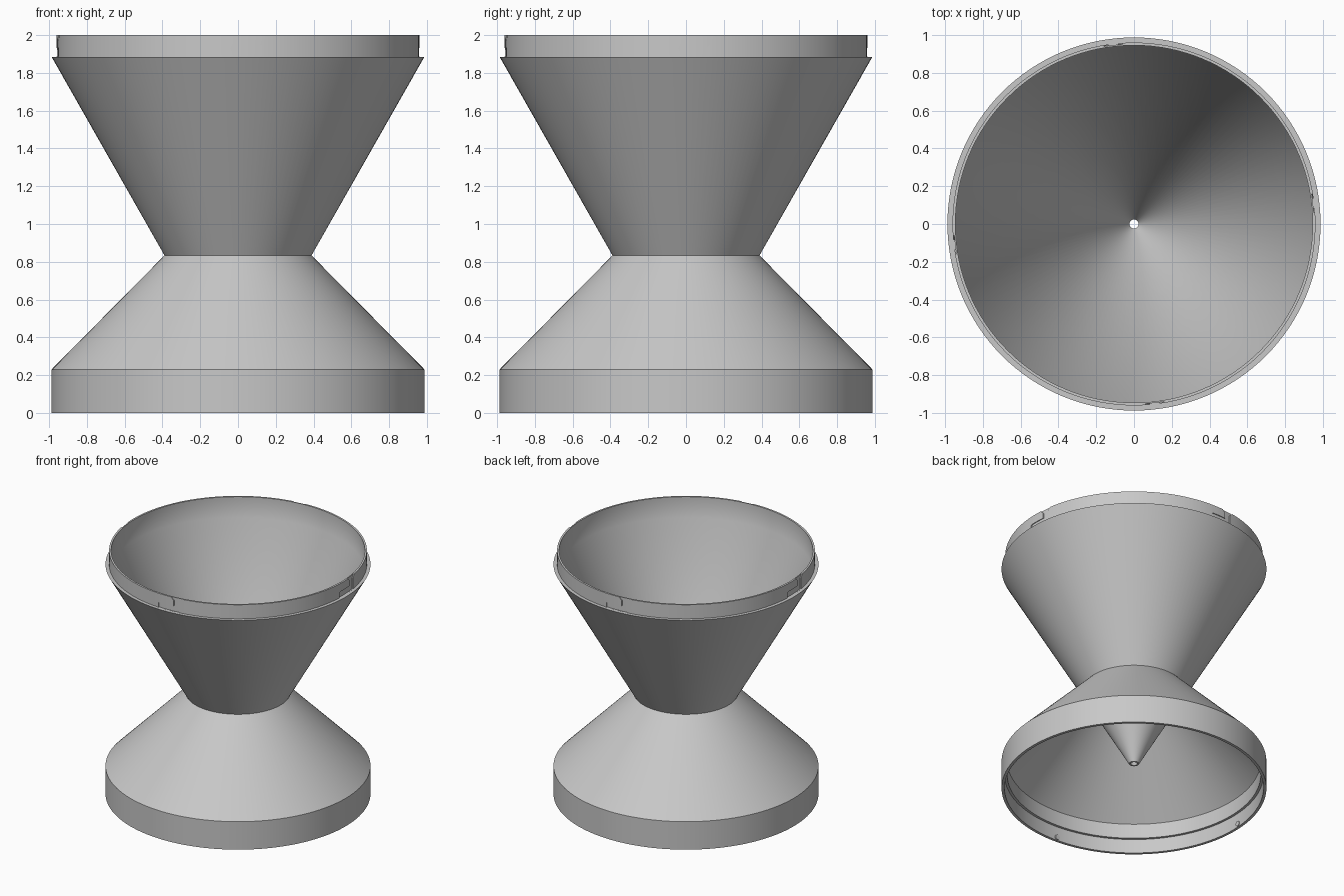
import bpy, bmesh
from math import radians, pi
from mathutils import Matrix

cube = bpy.data.objects.get("Cube")
if cube:
    bpy.data.objects.remove(cube, do_unlink=True)

SEGMENTS = 128

grey = bpy.data.materials.new("light_grey_plastic")
grey.use_nodes = True
colour = (0.58, 0.58, 0.58, 1)
grey.diffuse_color = colour
grey.node_tree.nodes["Principled BSDF"].inputs["Base Color"].default_value = colour


def make_object(name, bm):
    bmesh.ops.recalc_face_normals(bm, faces=bm.faces)
    mesh = bpy.data.meshes.new(name)
    bm.to_mesh(mesh)
    bm.free()
    mesh.materials.append(grey)
    obj = bpy.data.objects.new(name, mesh)
    bpy.context.collection.objects.link(obj)
    return obj


def revolve(name, profile):
    """Closed (radius, height) profile turned around the z axis."""
    bm = bmesh.new()
    verts = [bm.verts.new((r, 0, z)) for r, z in profile]
    edges = [bm.edges.new((v, verts[i - 1])) for i, v in enumerate(verts)]
    bmesh.ops.spin(bm, geom=verts + edges, axis=(0, 0, 1), cent=(0, 0, 0),
                   angle=2 * pi, steps=SEGMENTS, use_merge=True)
    bmesh.ops.remove_doubles(bm, verts=bm.verts, dist=1e-5)
    return make_object(name, bm)


def activate(obj):
    bpy.ops.object.select_all(action='DESELECT')
    obj.select_set(True)
    bpy.context.view_layer.objects.active = obj


def boolean(obj, tool, operation):
    mod = obj.modifiers.new(operation.lower(), 'BOOLEAN')
    mod.operation, mod.object, mod.solver = operation, tool, 'EXACT'
    activate(obj)
    bpy.ops.object.modifier_apply(modifier=mod.name)
    bpy.data.objects.remove(tool, do_unlink=True)


# Funnel: long cone with a spout tip below and a thin stepped rim on top
funnel = revolve("funnel", [
    (0.037, 0.21), (0.39, 0.835), (0.987, 1.885), (0.96, 1.885), (0.96, 2.0),
    (0.945, 2.0), (0.945, 1.83), (0.024, 0.21)])

# Base: flared stand with a socket that fits over another rim
base = revolve("base", [
    (0.388, 0.835), (0.987, 0.23), (0.987, 0), (0.965, 0), (0.965, 0.115),
    (0.945, 0.115), (0.945, 0.235), (0.374, 0.806)])

# Bayonet slots: four bent prisms trimmed to a shallow ring, cut from the rim
slot_outline = [
    (-0.05, 1.87), (-0.05, 1.925), (-0.04, 1.932), (0.085, 1.932),
    (0.085, 1.975), (0.06, 2.0), (0.04, 2.02), (0.18, 2.02),
    (0.16, 2.0), (0.135, 1.975), (0.135, 1.87)]
bm = bmesh.new()
for i in range(4):
    face = bm.faces.new([bm.verts.new((x, -0.85, z)) for x, z in slot_outline])
    new = bmesh.ops.extrude_face_region(bm, geom=[face])["geom"]
    moved = [g for g in new if isinstance(g, bmesh.types.BMVert)]
    bmesh.ops.translate(bm, verts=moved, vec=(0, -0.25, 0))
    both = list(face.verts) + moved
    bmesh.ops.rotate(bm, verts=both, cent=(0, 0, 0),
                     matrix=Matrix.Rotation(i * pi / 2, 3, 'Z'))
slots = make_object("slot_cutter", bm)
ring = revolve("slot_ring", [(0.953, 1.8855), (1.0, 1.8855), (1.0, 2.01), (0.953, 2.01)])
boolean(slots, ring, 'INTERSECT')
boolean(funnel, slots, 'DIFFERENCE')

# Locking pins inside the socket
bm = bmesh.new()
for i in range(4):
    place = (Matrix.Rotation(i * pi / 2, 4, 'Z')
             @ Matrix.Translation((-0.06, -0.964, 0.024))
             @ Matrix.Rotation(pi / 2, 4, 'X'))
    bmesh.ops.create_cone(bm, cap_ends=True, segments=24, radius1=0.02,
                          radius2=0.02, depth=0.018, matrix=place)
pins = make_object("locking_pins", bm)

for part in (funnel, base, pins):
    activate(part)
    bpy.ops.object.shade_smooth_by_angle(angle=radians(35))
